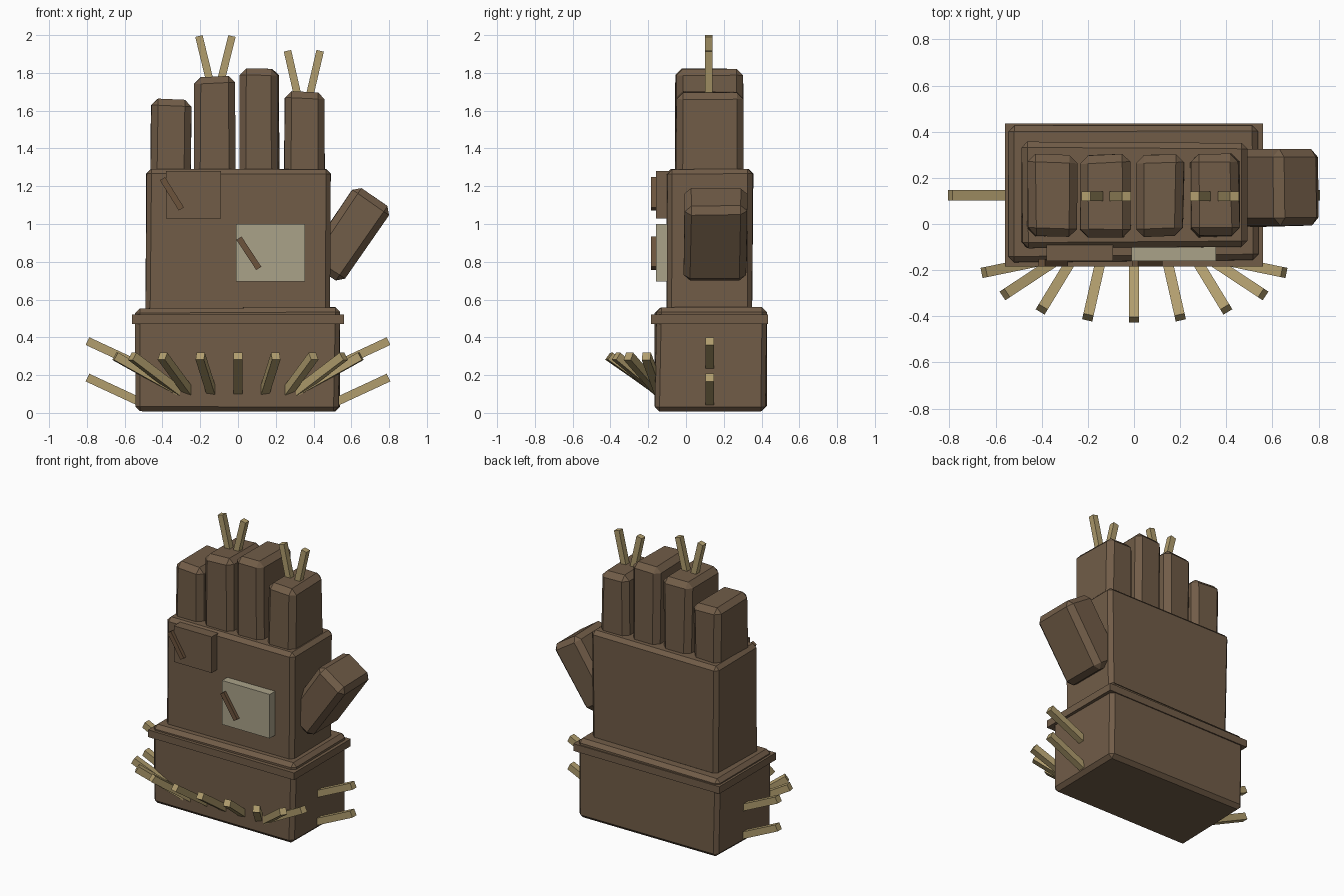
import bpy, bmesh, math, random
from mathutils import Vector, Matrix

if "Cube" in bpy.data.objects:
    bpy.data.objects.remove(bpy.data.objects["Cube"])

random.seed(4)


def mat(name, rgb):
    m = bpy.data.materials.new(name)
    m.diffuse_color = (*rgb, 1)
    m.use_nodes = True
    m.node_tree.nodes["Principled BSDF"].inputs["Base Color"].default_value = m.diffuse_color
    return m


LEATHER = mat("brown_leather", (0.165, 0.108, 0.064))
STITCH = mat("stitch_brown", (0.150, 0.088, 0.046))
PATCH = mat("pale_patch", (0.40, 0.36, 0.25))
STRAW = mat("straw", (0.44, 0.34, 0.155))


def box(name, lo, hi, material, bevel=0.0, jitter=0.0, matrix=None):
    """Box between two corners, with slightly uneven corners and chamfered edges."""
    lo, hi = Vector(lo), Vector(hi)
    bm = bmesh.new()
    bmesh.ops.create_cube(bm, size=1)
    for v in bm.verts:
        for i in range(3):
            v.co[i] = (lo[i] + hi[i]) / 2 + v.co[i] * (hi[i] - lo[i])
            v.co[i] += random.uniform(-jitter, jitter)
    if bevel:
        bmesh.ops.bevel(bm, geom=bm.edges[:], offset=bevel, segments=1,
                        profile=0.5, affect='EDGES')
    if matrix:
        bm.transform(matrix)
    bmesh.ops.recalc_face_normals(bm, faces=bm.faces[:])
    me = bpy.data.meshes.new(name)
    bm.to_mesh(me)
    bm.free()
    me.materials.append(material)
    ob = bpy.data.objects.new(name, me)
    bpy.context.collection.objects.link(ob)
    return ob


def stick(name, a, b, t, material=STRAW):
    """Square stick running from a to b."""
    a, b = Vector(a), Vector(b)
    z = (b - a).normalized()
    ref = Vector((0, 1, 0)) if abs(z.y) < 0.05 else Vector((0, 0, 1))
    x = ref.cross(z).normalized()
    y = z.cross(x)
    m = Matrix((x, y, z)).transposed().to_4x4()
    m.translation = a
    return box(name, (-t / 2, -t / 2, 0), (t / 2, t / 2, (b - a).length), material, matrix=m)


# cuff, rim and palm
box("cuff", (-0.54, -0.16, 0.01), (0.535, 0.425, 0.555), LEATHER, 0.025, 0.007)
box("cuff_rim", (-0.56, -0.185, 0.47), (0.56, 0.435, 0.52), LEATHER)
box("palm", (-0.483, -0.105, 0.53), (0.49, 0.355, 1.295), LEATHER, 0.025, 0.008)

# four fingers
for x0, x1, top in ((-0.46, -0.25, 1.66), (-0.23, -0.015, 1.78),
                    (0.01, 0.215, 1.82), (0.245, 0.455, 1.70)):
    box("finger", (x0, -0.055, 1.24), (x1, 0.30, top), LEATHER, 0.035, 0.006)

# thumb, leaning outward
tilt = Matrix.Translation((0.585, 0.155, 0.945)) @ Matrix.Rotation(math.radians(35), 4, 'Y')
box("thumb", (-0.115, -0.165, -0.24), (0.115, 0.165, 0.24), LEATHER, 0.035, 0.006, tilt)

# patches, each with a stitch
box("brown_patch", (-0.38, -0.16, 1.03), (-0.09, -0.09, 1.28), LEATHER)
box("pale_patch", (-0.01, -0.16, 0.695), (0.355, -0.09, 1.0), PATCH)
stick("brown_patch_stitch", (-0.40, -0.168, 1.24), (-0.30, -0.168, 1.08), 0.032, STITCH)
stick("pale_patch_stitch", (0.005, -0.168, 0.925), (0.11, -0.168, 0.765), 0.032, STITCH)

# straw at the fingertips
for x0, x1, z0, z1 in ((-0.14, -0.207, 1.72, 1.995), (-0.10, -0.032, 1.72, 1.995),
                       (0.325, 0.262, 1.64, 1.917), (0.37, 0.435, 1.64, 1.917)):
    stick("finger_straw", (x0, 0.12, z0), (x1, 0.12, z1), 0.04)

# straw out of both sides of the cuff
for s in (-1, 1):
    for z in (0.38, 0.187):
        stick("side_straw", (s * 0.48, 0.125, z - 0.147), (s * 0.797, 0.125, z), 0.045)

# fan of straw at the front of the cuff
stick("front_straw", (0, -0.14, 0.11), (0, -0.415, 0.30), 0.045)
for s in (-1, 1):
    for bx, by, tx, ty in ((0.14, -0.14, 0.20, -0.405), (0.26, -0.14, 0.40, -0.37),
                           (0.31, -0.14, 0.56, -0.305), (0.31, -0.14, 0.65, -0.21)):
        stick("front_straw", (s * bx, by, 0.11), (s * tx, ty, 0.30), 0.045)
